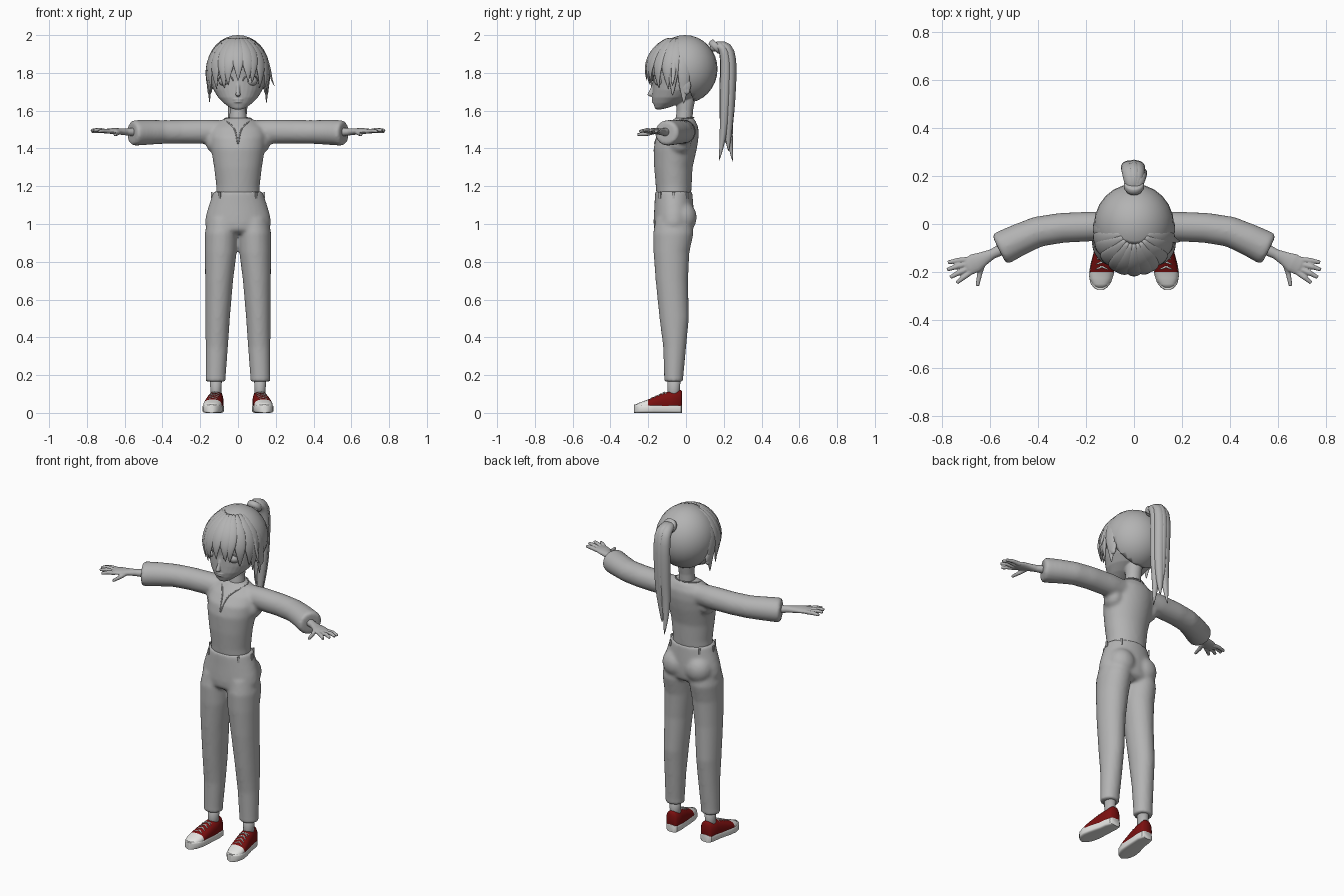
import bpy, bmesh, math, random
from mathutils import Vector, Matrix

random.seed(4)
if "Cube" in bpy.data.objects:
    bpy.data.objects.remove(bpy.data.objects["Cube"])
X, Y, Z = Vector((1, 0, 0)), Vector((0, 1, 0)), Vector((0, 0, 1))


def material(name, rgb):
    m = bpy.data.materials.new(name)
    m.use_nodes = True
    m.diffuse_color = (*rgb, 1)
    m.node_tree.nodes["Principled BSDF"].inputs["Base Color"].default_value = (*rgb, 1)
    return m


GREY = material("clay grey", (0.45, 0.45, 0.45))
RED = material("dark red canvas", (0.2, 0.005, 0.005))
WHITE = material("off white rubber", (0.78, 0.78, 0.76))


def tube(bm, rings, ref=Z, axis=None, n=20, power=2):
    """Closed loft; each ring is (x, y, z, width radius, depth radius)."""
    pts = [Vector(r[:3]) for r in rings]
    loops = []
    for i, p in enumerate(pts):
        t = axis or (pts[min(i + 1, len(pts) - 1)] - pts[max(i - 1, 0)]).normalized()
        up = ref(p) if callable(ref) else ref
        a = up.cross(t).normalized()
        b = t.cross(a)
        loop = []
        for k in range(n):
            c, s = math.cos(math.tau * k / n), math.sin(math.tau * k / n)
            c = math.copysign(abs(c) ** (2 / power), c)
            s = math.copysign(abs(s) ** (2 / power), s)
            loop.append(bm.verts.new(p + a * c * rings[i][3] + b * s * rings[i][4]))
        loops.append(loop)
    for lo, hi in zip(loops, loops[1:]):
        for k in range(n):
            bm.faces.new((lo[k], lo[(k + 1) % n], hi[(k + 1) % n], hi[k]))
    bm.faces.new(loops[0][::-1])
    bm.faces.new(loops[-1])


def stack(bm, rows, x=0, **kw):
    """Upright loft from rows of (z, centre y, x radius, y radius)."""
    tube(bm, [(x, cy, z, rx, ry) for z, cy, rx, ry in rows], ref=Y, axis=Z, n=32, **kw)


def ball(bm, loc, radii):
    m = Matrix.Translation(loc) @ Matrix.Diagonal((*radii, 1))
    bmesh.ops.create_uvsphere(bm, u_segments=24, v_segments=16, radius=1, matrix=m)


def finish(bm, name, mats, fuse=0, smooth=4, subsurf=0):
    bmesh.ops.recalc_face_normals(bm, faces=bm.faces)
    for f in bm.faces:
        f.smooth = True
    me = bpy.data.meshes.new(name)
    bm.to_mesh(me)
    bm.free()
    ob = bpy.data.objects.new(name, me)
    bpy.context.collection.objects.link(ob)
    for m in mats:
        me.materials.append(m)
    if fuse:
        r = ob.modifiers.new("fuse", "REMESH")
        r.mode, r.voxel_size, r.use_smooth_shade = "VOXEL", fuse, True
        s = ob.modifiers.new("relax", "SMOOTH")
        s.factor, s.iterations = 0.5, smooth
    if subsurf:
        s = ob.modifiers.new("round", "SUBSURF")
        s.levels = s.render_levels = subsurf
    return ob


# Head with neck, nose, lips, eyes and ears
bm = bmesh.new()
stack(bm, [(1.607, -.145, .02, .015), (1.615, -.13, .042, .035), (1.64, -.10, .075, .073),
           (1.67, -.07, .105, .108), (1.71, -.04, .13, .137), (1.77, -.018, .147, .157),
           (1.83, -.015, .153, .168), (1.9, -.01, .138, .15), (1.95, -.01, .1, .11),
           (1.98, -.01, .04, .045)])
stack(bm, [(1.48, -.02, .06, .05), (1.54, -.012, .047, .046), (1.6, -.006, .043, .043),
           (1.72, 0, .05, .06)])
tube(bm, [(0, -.16, 1.77, .008, .008), (0, -.18, 1.715, .009, .009), (0, -.19, 1.688, .013, .013)], ref=Y)
ball(bm, (0, -.19, 1.686), (.014, .014, .011))
for z, w in ((1.66, .03), (1.647, .024)):
    ball(bm, (0, -.169, z), (w, .013, .006))
for s in (1, -1):
    ball(bm, (s * .15, -.005, 1.733), (.014, .032, .043))
    ball(bm, (s * .15, .002, 1.705), (.012, .02, .02))
finish(bm, "head", [GREY], fuse=.0045, smooth=3)

bm = bmesh.new()
for s in (1, -1):
    ball(bm, (s * .066, -.136, 1.757), (.037, .032, .028))
finish(bm, "eyes", [GREY])

bm = bmesh.new()
for s in (1, -1):
    lid = []
    for i in range(9):
        a = math.pi * i / 8
        x = .066 + .04 * math.cos(a)
        lid.append((s * x, -.178 + x * x * 3, 1.757 + .03 * math.sin(a), .003, .003))
    tube(bm, lid, ref=Y, n=8)
finish(bm, "eyelids", [GREY])

# Swept-back hair
bm = bmesh.new()
ball(bm, (0, -.005, 1.82), (.167, .172, .18))
bmesh.ops.bisect_plane(bm, geom=bm.verts[:] + bm.edges[:] + bm.faces[:],
                       plane_co=(0, -.09, 2), plane_no=(0, .32, .12), clear_inner=True)
cap = finish(bm, "back_hair", [GREY])
mod = cap.modifiers.new("thickness", "SOLIDIFY")
mod.thickness, mod.offset = .012, -1

# Fringe locks fanning from the parting
bm = bmesh.new()
mid = Vector((0, -.03, 1.80))
for i in range(13):
    az = math.radians(-96 + 16 * i)
    side = abs(i - 6) / 6
    tip = 1.735 - .09 * side ** 3 + random.uniform(-.022, .022)
    low = math.asin((tip - mid.z) / .195)
    rings = []
    for k in range(9):
        u = k / 8
        el = math.radians(74) * (1 - u) + low * u
        flat = math.cos(el) if el > 0 else max(math.cos(el), .93)
        turn = az + .08 * u * math.sin(i * 2.1)
        w = .036 * min(1, .4 + 1.6 * u) * min(1, 2.4 * (1 - u) + .04)
        rings.append((mid.x + .163 * math.sin(turn) * flat, mid.y - .182 * math.cos(turn) * flat,
                      mid.z + .188 * math.sin(el), w, .012 * min(1, 3 * (1 - u) + .08)))
    tube(bm, rings, ref=lambda p: (p - mid).normalized(), n=10)
tube(bm, [(.15, -.06, 1.88, .016, .008), (.168, -.065, 1.82, .016, .008),
          (.178, -.07, 1.76, .009, .005), (.195, -.072, 1.727, .001, .001)], ref=X, n=8)
finish(bm, "fringe", [GREY], subsurf=1)

# Ponytail: overlapping locks with split tips
bm = bmesh.new()
for dx, dy, ty, tz, w in ((0, 0, .215, 1.42, .046), (-.02, .012, .25, 1.32, .03),
                          (.02, -.012, .175, 1.33, .03), (.012, .01, .225, 1.38, .032)):
    tube(bm, [(0, .125, 1.925, .02, .025), (dx / 2, .165, 1.945, .03, .03),
              (dx, .21 + dy, 1.937, w, .033), (dx, .226 + dy, 1.87, w, .036),
              (dx, .222 + dy, 1.75, w, .036), (dx, .217 + dy, 1.6, w * .92, .032),
              (dx - .01, .212 + dy, 1.48, w * .7, .024), (dx - .01, ty, tz, .002, .002)],
         ref=X, n=14)
finish(bm, "ponytail", [GREY], subsurf=1)

bm = bmesh.new()
tube(bm, [(0, .145, 1.927, .036, .036), (0, .152, 1.934, .042, .042),
          (0, .166, 1.944, .042, .042), (0, .172, 1.95, .036, .036)], ref=X)
finish(bm, "hair_tie", [GREY])

# Shirt: torso fused with both sleeves
bm = bmesh.new()
stack(bm, [(1.15, -.065, .118, .092), (1.2, -.065, .115, .095), (1.3, -.067, .127, .102),
           (1.4, -.057, .143, .115), (1.46, -.045, .148, .112), (1.51, -.025, .14, .091),
           (1.548, -.012, .09, .062), (1.562, -.01, .06, .048)])
for s in (1, -1):
    arm = [(.04, -.01, 1.49, .055, .058), (.17, -.01, 1.489, .062, .064), (.3, -.016, 1.488, .063, .063),
           (.4, -.032, 1.487, .064, .063), (.48, -.066, 1.485, .067, .066), (.55, -.101, 1.482, .071, .068),
           (.562, -.107, 1.482, .062, .06)]
    tube(bm, [(s * r[0], *r[1:]) for r in arm], n=28)
    ball(bm, (s * .125, -.03, 1.43), (.045, .06, .055))
finish(bm, "shirt", [GREY], fuse=.01, smooth=8)

# Neckline piping with a front slit
bm = bmesh.new()
for s in (1, -1):
    neck = [(0, .046, 1.563), (.055, .028, 1.563), (.08, -.015, 1.556), (.062, -.068, 1.542),
            (.016, -.118, 1.513), (.008, -.155, 1.463), (.001, -.169, 1.42)]
    tube(bm, [(s * p[0], p[1], p[2], .004, .004) for p in neck], ref=Vector((0, -.3, 1)), n=8)
finish(bm, "neckline", [GREY], subsurf=1)

# Trousers: hips, seat and both legs
bm = bmesh.new()
stack(bm, [(.95, -.066, .12, .08), (.97, -.066, .168, .103), (1.01, -.065, .175, .107),
           (1.05, -.064, .169, .106), (1.1, -.064, .154, .103), (1.15, -.065, .137, .1),
           (1.172, -.065, .13, .098)])
for s in (1, -1):
    leg = [(.165, .118, -.065, .055, .052), (.19, .118, -.065, .053, .051), (.35, .112, -.06, .059, .061),
           (.5, .108, -.0625, .065, .078), (.7, .1, -.075, .074, .086), (.85, .091, -.077, .084, .095),
           (.95, .088, -.067, .088, .107), (1.03, .08, -.065, .08, .095)]
    tube(bm, [(s * x, y, z, rx, ry) for z, x, y, rx, ry in leg], ref=Y, axis=Z, n=28)
    ball(bm, (s * .075, -.02, 1.035), (.08, .077, .085))
finish(bm, "trousers", [GREY], fuse=.01, smooth=6)

# Belt loops around the waistband
bm = bmesh.new()
for deg in (45, 135, 180, 225, 315, 360):
    a = math.radians(deg)
    m = Matrix.Translation((.139 * math.cos(a), -.065 + .103 * math.sin(a), 1.152)) \
        @ Matrix.Rotation(a, 4, "Z") @ Matrix.Diagonal((.008, .013, .034, 1))
    bmesh.ops.create_cube(bm, size=1, matrix=m)
loops = finish(bm, "belt_loops", [GREY])
for p in loops.data.polygons:
    p.use_smooth = False

for s, side in ((1, "left"), (-1, "right")):
    # Hand with wrist, four fingers and thumb
    bm = bmesh.new()
    palm = [(.53, -.095, 1.486, .026, .024), (.59, -.125, 1.488, .021, .019), (.625, -.143, 1.49, .029, .017),
            (.66, -.162, 1.492, .04, .016), (.69, -.177, 1.492, .038, .013), (.702, -.183, 1.492, .03, .009)]
    tube(bm, [(s * r[0], *r[1:]) for r in palm])
    fingers = [((.69, -.148), (.735, -.152), (.775, -.16), 1.489), ((.7, -.168), (.742, -.178), (.778, -.19), 1.495),
               ((.695, -.188), (.733, -.205), (.765, -.222), 1.495), ((.68, -.2), (.712, -.224), (.738, -.245), 1.49),
               ((.625, -.155), (.642, -.205), (.652, -.258), 1.473)]
    for a, b, c, z in fingers:
        tube(bm, [(s * a[0], a[1], 1.49, .012, .012), (s * b[0], b[1], z + .004, .011, .011),
                  (s * c[0], c[1], z, .008, .008)], n=12)
    finish(bm, side + "_hand", [GREY], fuse=.004, smooth=2)

    # Ankle
    bm = bmesh.new()
    stack(bm, [(.07, -.065, .032, .034), (.12, -.065, .029, .032), (.2, -.063, .033, .036)], x=s * .117)
    finish(bm, side + "_ankle", [GREY])

    # Rubber sole
    bm = bmesh.new()
    sole = [(-.02, .113, .026), (-.027, .114, .036), (-.06, .116, .042), (-.1, .12, .043), (-.17, .131, .051),
            (-.21, .136, .052), (-.245, .139, .043), (-.265, .14, .028), (-.274, .14, .012)]
    tube(bm, [(s * x, y, .022, w, .022) for y, x, w in sole], axis=-Y, n=28, power=5)
    finish(bm, side + "_shoe_sole", [WHITE])
    bpy.context.view_layer.objects.active = bpy.data.objects[side + "_shoe_sole"]
    bpy.context.object.select_set(True)
    bpy.ops.object.shade_smooth_by_angle(angle=math.radians(40))
    bpy.context.object.select_set(False)

    # Canvas upper with a rubber toe cap
    bm = bmesh.new()
    upper = [(-.021, .114, .065, .026, .05), (-.03, .115, .062, .037, .06), (-.08, .118, .058, .041, .058),
             (-.13, .125, .052, .045, .05), (-.17, .131, .045, .048, .04), (-.2, .135, .04, .049, .031),
             (-.225, .137, .036, .046, .026), (-.25, .139, .032, .036, .021), (-.265, .14, .03, .02, .015)]
    tube(bm, [(s * x, y, z, w, h) for y, x, z, w, h in upper], axis=-Y, n=28, power=2.4)
    for f in bm.faces:
        f.material_index = int(f.calc_center_median().y < -.2)
    finish(bm, side + "_shoe_upper", [RED, WHITE])

    # Crossed laces
    bm = bmesh.new()
    for i in range(4):
        y, top, cx = -.115 - .021 * i, .109 - .0095 * i, .123 + .0035 * i
        for d in (1, -1):
            tube(bm, [(s * (cx + k * .013), y + d * k * .005, top - .0027 * k * k, .0035, .003)
                      for k in (-2, -1, 0, 1, 2)], n=8)
    finish(bm, side + "_laces", [WHITE])
